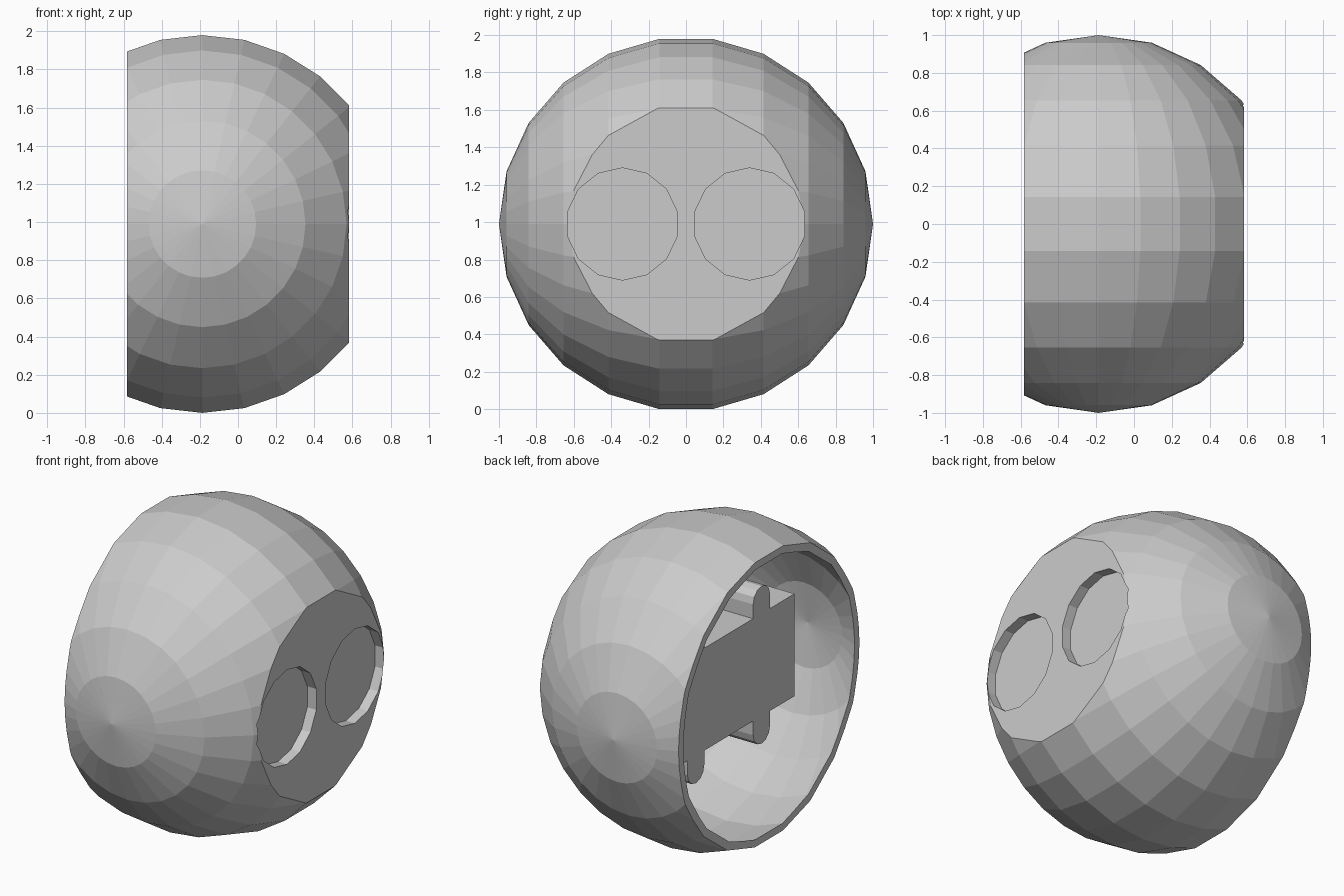
import bpy, bmesh, math
from mathutils import Matrix, Vector

if "Cube" in bpy.data.objects:
    bpy.data.objects.remove(bpy.data.objects["Cube"])

CX, CZ = -0.187, 0.99           # centre of the ball
BACK, FRONT = -0.583, 0.583     # cut planes along x


def to_object(name, bm):
    bmesh.ops.recalc_face_normals(bm, faces=bm.faces)
    me = bpy.data.meshes.new(name)
    bm.to_mesh(me)
    bm.free()
    ob = bpy.data.objects.new(name, me)
    bpy.context.collection.objects.link(ob)
    return ob


def ball(name, radius, cuts):
    """Low-poly ball with its poles along y, sliced flat at each (x, side)."""
    bm = bmesh.new()
    bmesh.ops.create_uvsphere(bm, u_segments=28, v_segments=11, radius=radius)
    bmesh.ops.transform(bm, verts=bm.verts,
                        matrix=Matrix.Translation((CX, 0, CZ)) @ Matrix.Rotation(math.pi / 2, 4, 'X'))
    for x, side in cuts:
        geom = bm.verts[:] + bm.edges[:] + bm.faces[:]
        res = bmesh.ops.bisect_plane(bm, geom=geom, plane_co=(x, 0, 0),
                                     plane_no=(side, 0, 0), clear_outer=True)
        edges = [e for e in res['geom_cut'] if isinstance(e, bmesh.types.BMEdge)]
        bmesh.ops.contextual_create(bm, geom=edges)
    return to_object(name, bm)


def prism(name, outline, x0, x1):
    """Extrude a (y, z) outline along x."""
    bm = bmesh.new()
    face = bm.faces.new([bm.verts.new((x0, y, z + CZ)) for y, z in outline])
    ext = bmesh.ops.extrude_face_region(bm, geom=[face])
    moved = [v for v in ext['geom'] if isinstance(v, bmesh.types.BMVert)]
    bmesh.ops.translate(bm, verts=moved, vec=Vector((x1 - x0, 0, 0)))
    return to_object(name, bm)


def combine(target, tool, operation):
    mod = target.modifiers.new(operation.lower(), 'BOOLEAN')
    mod.object, mod.operation, mod.solver = tool, operation, 'EXACT'
    bpy.context.view_layer.objects.active = target
    bpy.ops.object.modifier_apply(modifier=mod.name)
    bpy.data.objects.remove(tool, do_unlink=True)


def arc(cy, cz, r, a0, a1, n):
    return [(cy + r * math.cos(math.radians(a0 + (a1 - a0) * i / n)),
             cz + r * math.sin(math.radians(a0 + (a1 - a0) * i / n))) for i in range(n + 1)]


# Hollow shell, open at the back and flat at the front
shell = ball('shell', 1.0, [(FRONT, 1), (BACK, -1)])
combine(shell, ball('cavity', 0.955, [(0.50, 1)]), 'DIFFERENCE')

# Inner block with two upright round-ended ribs, trimmed to the ball
block = prism('inner_block', [(-0.66, -0.325), (0.66, -0.325), (0.66, 0.325), (-0.66, 0.325)],
              -0.30, 0.54)
for side in (-1, 1):
    cy, r = side * 0.33, 0.085
    outline = arc(cy, 0.415, r, 0, 180, 6) + arc(cy, -0.415, r, 180, 360, 6)
    combine(block, prism('rib', outline, -0.30, 0.54), 'UNION')
combine(block, ball('trim', 0.975, []), 'INTERSECT')
combine(shell, block, 'UNION')

# Two round recesses in the front flat
for side in (-1, 1):
    ring = arc(side * 0.34, 0, 0.3, 360 / 28, 360 / 28 + 360, 14)[:-1]
    combine(shell, prism('recess', ring, 0.52, 0.70), 'DIFFERENCE')
